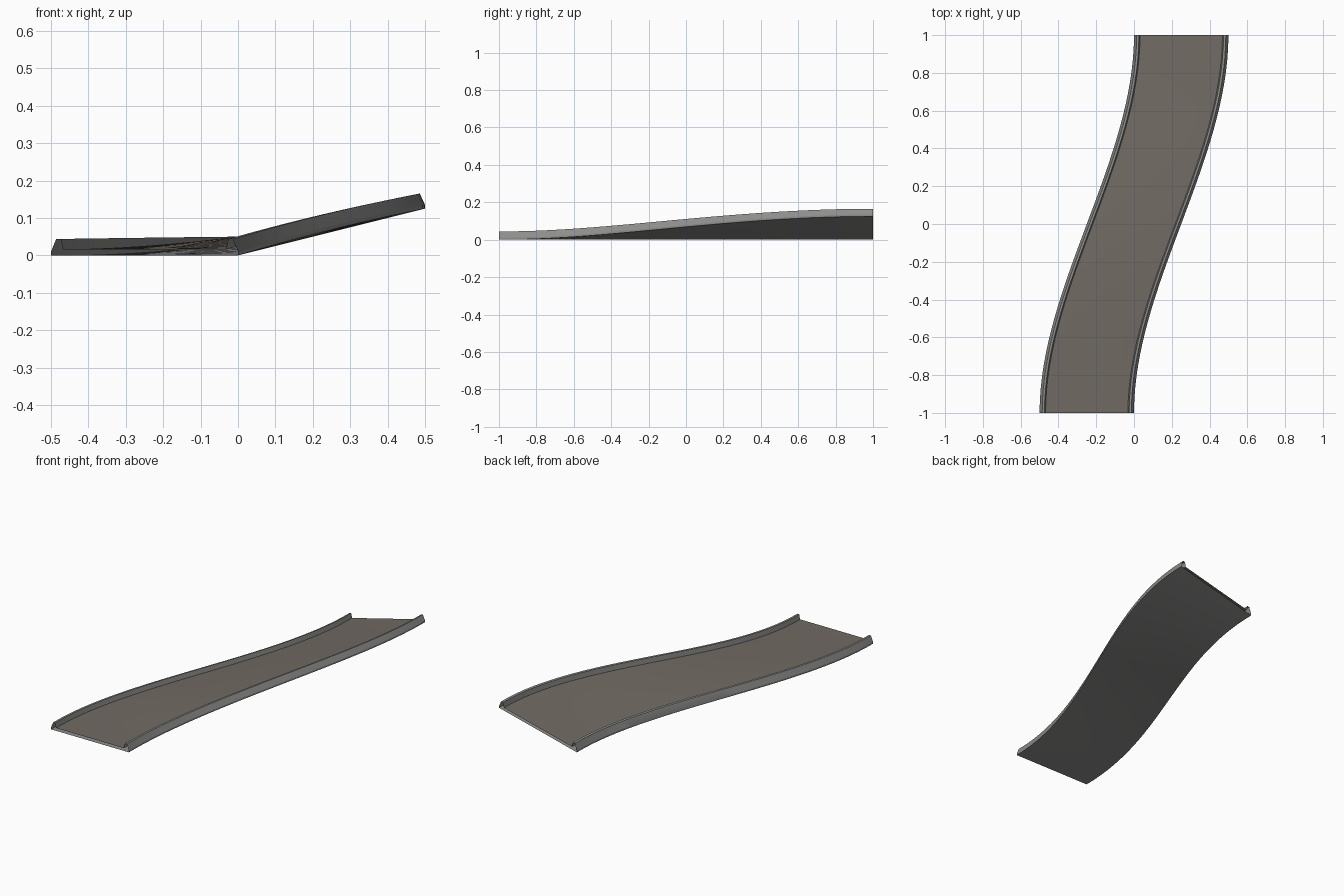
import bpy

if "Cube" in bpy.data.objects:
    bpy.data.objects.remove(bpy.data.objects["Cube"])

SEGMENTS = 32
WIDTH = 0.5
RISE = 0.125


def material(name, rgb):
    m = bpy.data.materials.new(name)
    m.diffuse_color = (*rgb, 1)
    m.use_nodes = True
    m.node_tree.nodes["Principled BSDF"].inputs["Base Color"].default_value = m.diffuse_color
    return m


asphalt = material("warm asphalt", (0.165, 0.145, 0.125))
concrete = material("grey concrete", (0.27, 0.27, 0.265))


def loft(name, profile, mat):
    """Sweep an (across, up) profile along the S bend while it banks."""
    verts, faces = [], []
    n = len(profile)
    for i in range(SEGMENTS + 1):
        t = i / SEGMENTS
        s = t * t * (3 - 2 * t)
        bank = (s + 0.2 * s * (1 - s)) * RISE / WIDTH
        for u, h in profile:
            verts.append((-0.5 + 0.5 * s + u, -1 + 2 * t, h + u * bank))
    for i in range(SEGMENTS):
        for j in range(n - 1):
            a = i * n + j
            faces.append((a, a + 1, a + 1 + n, a + n))
    mesh = bpy.data.meshes.new(name)
    mesh.from_pydata(verts, [], faces)
    mesh.materials.append(mat)
    ob = bpy.data.objects.new(name, mesh)
    bpy.context.collection.objects.link(ob)
    bpy.context.view_layer.objects.active = ob
    ob.select_set(True)
    bpy.ops.object.shade_smooth_by_angle(angle=0.35)
    ob.select_set(False)


# Kerb section, from outer foot over the top to the road
kerb = [(0, 0), (0, 0.01), (0.014, 0.044), (0.026, 0.044), (0.032, 0.016)]
loft("left_kerb", kerb, concrete)
loft("right_kerb", [(WIDTH - u, h) for u, h in reversed(kerb)], concrete)

# Driving surface between the kerbs
loft("road_surface", [(0.032, 0.016), (0.25, 0.016), (WIDTH - 0.032, 0.016)], asphalt)

# Underside, facing down
loft("underside", [(WIDTH, 0), (0.25, 0), (0, 0)], concrete)
